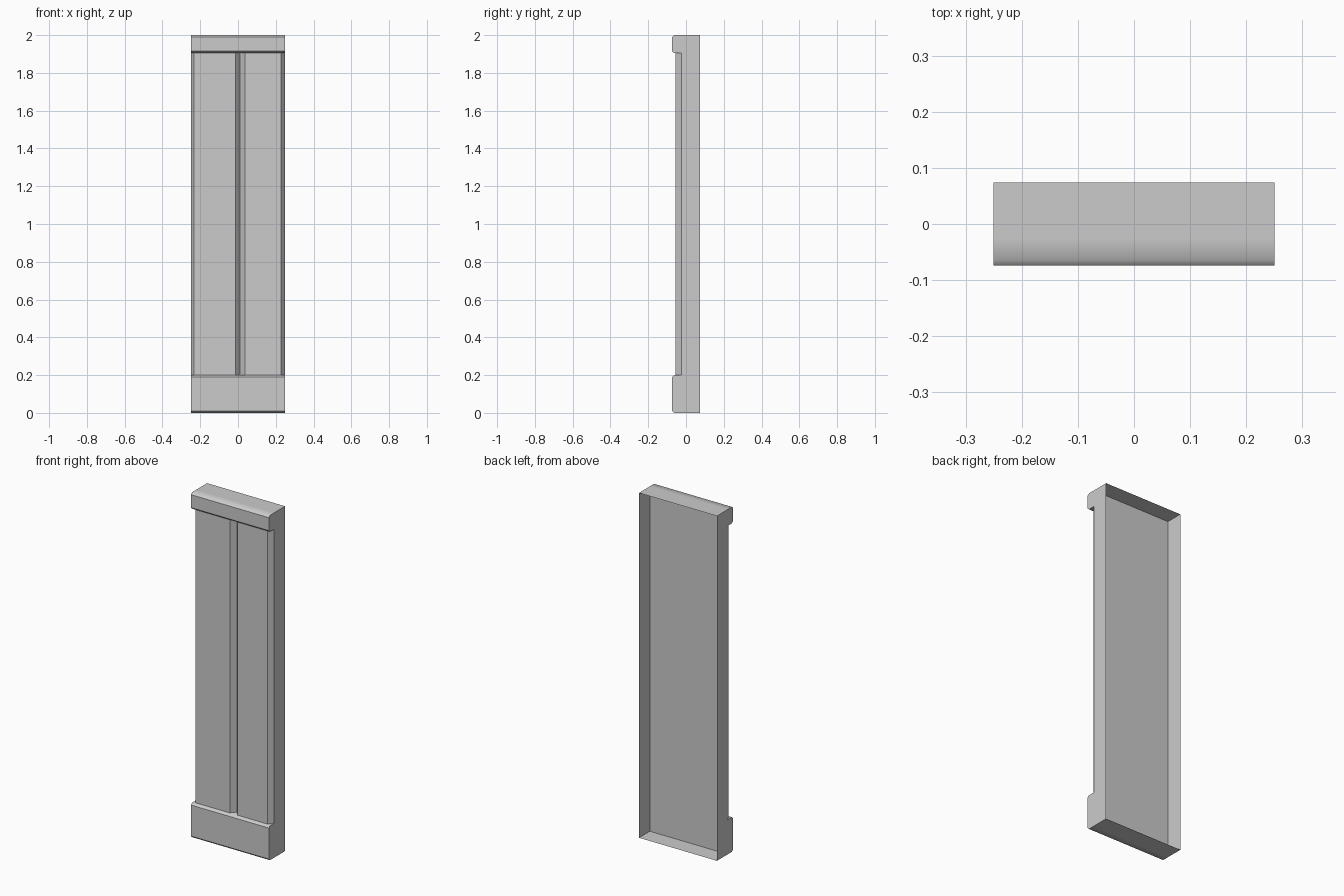
import bpy, bmesh

# Remove the default cube only
cube = bpy.data.objects.get("Cube")
if cube:
    bpy.data.objects.remove(cube, do_unlink=True)

GREY = (0.6, 0.6, 0.6, 1.0)
grey = bpy.data.materials.new("plain grey")
grey.use_nodes = True
grey.diffuse_color = GREY
grey.node_tree.nodes["Principled BSDF"].inputs["Base Color"].default_value = GREY

HALF, FRONT, BACK, BASE, BOARD = 0.25, -0.074, 0.074, -0.025, -0.055
BEVEL, LOW, HIGH, TOP = 0.01, 0.2, 1.905, 2.0


def finish(name, bm):
    mesh = bpy.data.meshes.new(name)
    bm.to_mesh(mesh)
    bm.free()
    mesh.materials.append(grey)
    obj = bpy.data.objects.new(name, mesh)
    bpy.context.collection.objects.link(obj)
    return obj


def extrude_profile(bm, points, step):
    """Sweep a closed profile along a vector, giving capped ends."""
    face = bm.faces.new([bm.verts.new(p) for p in points])
    swept = bmesh.ops.extrude_face_region(bm, geom=[face], use_keep_orig=True)
    moved = [g for g in swept["geom"] if isinstance(g, bmesh.types.BMVert)]
    bmesh.ops.translate(bm, verts=moved, vec=step)
    bmesh.ops.recalc_face_normals(bm, faces=bm.faces)


def drop_faces(bm, rule):
    bm.normal_update()
    bmesh.ops.delete(bm, geom=[f for f in bm.faces if rule(f)], context="FACES_ONLY")


# Hollow backing tray, open at the back
bm = bmesh.new()
extrude_profile(bm, [(-HALF, BASE, 0), (HALF, BASE, 0), (HALF, BACK, 0), (-HALF, BACK, 0)], (0, 0, TOP))
drop_faces(bm, lambda f: f.normal.y > 0.9)
finish("backing_tray", bm)


# Two vertical boards with chamfered long edges
def board(name, foot_l, face_l, face_r, foot_r):
    bm = bmesh.new()
    outline = [(foot_l, BASE), (face_l, BOARD), (face_r, BOARD), (foot_r, BASE)]
    extrude_profile(bm, [(x, y, LOW) for x, y in outline], (0, 0, HIGH - LOW))
    drop_faces(bm, lambda f: f.normal.y > 0.9 or abs(f.normal.z) > 0.9)
    finish(name, bm)


board("right_board", -HALF, -0.233, -0.014, 0.011)
board("left_board", 0.011, 0.036, 0.227, HALF)


# Horizontal rails with soft front edges
def rail(name, z0, z1):
    bm = bmesh.new()
    soft = FRONT + BEVEL
    outline = [(BASE, z0), (soft, z0), (FRONT, z0 + BEVEL),
               (FRONT, z1 - BEVEL), (soft, z1), (BASE, z1)]
    extrude_profile(bm, [(-HALF, y, z) for y, z in outline], (HALF * 2, 0, 0))
    drop_faces(bm, lambda f: f.normal.y > 0.9)
    for f in bm.faces:
        f.smooth = True
    # Keep the flat front and the ends crisp; blend bevels into top and bottom
    for e in bm.edges:
        e.smooth = not any(f.normal.y < -0.9 or abs(f.normal.x) > 0.9 for f in e.link_faces)
    finish(name, bm)


rail("bottom_rail", 0, LOW)
rail("top_rail", HIGH, TOP)
